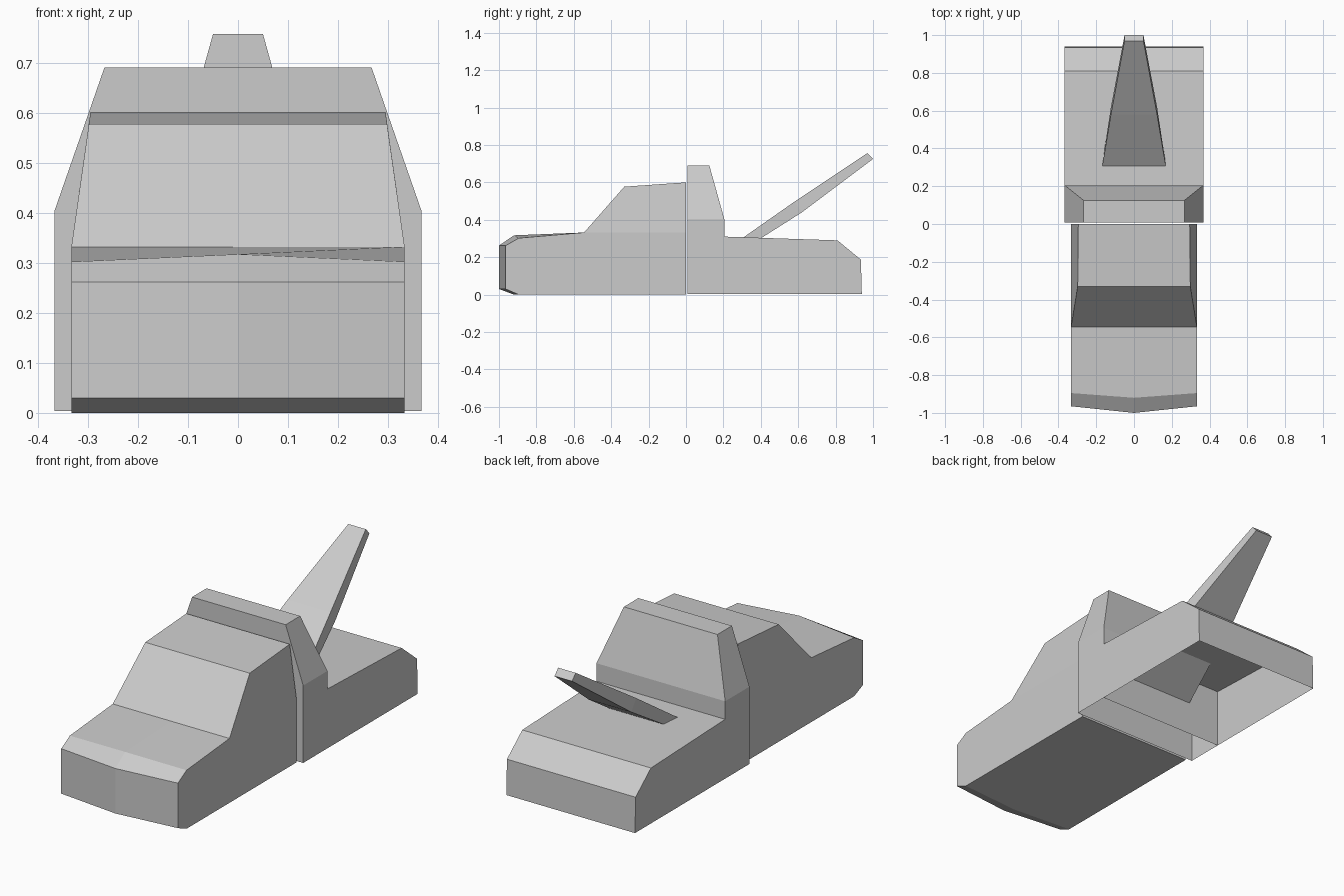
import bpy, bmesh

if "Cube" in bpy.data.objects:
    bpy.data.objects.remove(bpy.data.objects["Cube"])


def loft(name, rings, closed=True, caps=(True, True)):
    """Skin equal-length rings of points with flat faces."""
    bm = bmesh.new()
    loops = [[bm.verts.new(p) for p in ring] for ring in rings]
    n = len(loops[0])
    for a, b in zip(loops, loops[1:]):
        for i in range(n if closed else n - 1):
            j = (i + 1) % n
            bm.faces.new((a[i], a[j], b[j], b[i]))
    for loop, wanted in zip((loops[0], loops[-1]), caps):
        if wanted:
            bm.faces.new(loop)
    bmesh.ops.recalc_face_normals(bm, faces=bm.faces)
    mesh = bpy.data.meshes.new(name)
    bm.to_mesh(mesh)
    bm.free()
    obj = bpy.data.objects.new(name, mesh)
    bpy.context.collection.objects.link(obj)
    return obj


def at_x(x, profile):
    return [(x, y, z) for y, z in profile]


def rect(hw, y0, y1, z0, z1):
    """Four corners: front edge at (y0, z0), back edge at (y1, z1)."""
    return [(-hw, y0, z0), (hw, y0, z0), (hw, y1, z1), (-hw, y1, z1)]


# Front body with a shallow V-shaped nose
side = [(0, 0), (-0.895, 0), (-0.965, 0.03), (-0.965, 0.262),
        (-0.895, 0.302), (-0.545, 0.332), (0, 0.332)]
middle = [(0, 0), (-0.92, 0), (-1.0, 0.03), (-1.0, 0.262),
          (-0.92, 0.317), (-0.545, 0.332), (0, 0.332)]
loft("front_body", [at_x(-0.333, side), at_x(0, middle), at_x(0.333, side)])

# Cabin with sloping windscreen
loft("cabin", [rect(0.333, -0.545, 0, 0.332, 0.332),
               [(-0.298, -0.33, 0.577), (0.298, -0.33, 0.577),
                (0.295, 0, 0.60), (-0.295, 0, 0.60)]])

# Tower behind the cabin, hollow and open underneath
loft("rear_tower", [rect(0.367, 0.007, 0.205, 0.004, 0.004),
                    rect(0.367, 0.007, 0.205, 0.403, 0.403),
                    rect(0.267, 0.007, 0.125, 0.69, 0.69)], caps=(False, True))

# Rear bed, an open-bottomed shell
bed = [(0.205, 0.004), (0.205, 0.31), (0.81, 0.29), (0.935, 0.187), (0.94, 0.004)]
loft("rear_bed", [at_x(-0.367, bed), at_x(0.367, bed)], closed=False)

# Tapered boom rising through the bed
stations = [  # half width, top (y, z), bottom (y, z)
    (0.185, (0.206, 0.235), (0.206, 0.178)),
    (0.122, (0.58, 0.497), (0.62, 0.44)),
    (0.05, (0.97, 0.757), (1.0, 0.725)),
]
loft("boom", [rect(w, *[v for pair in zip(t, b) for v in pair][:2], t[1], b[1])
              for w, t, b in stations])
